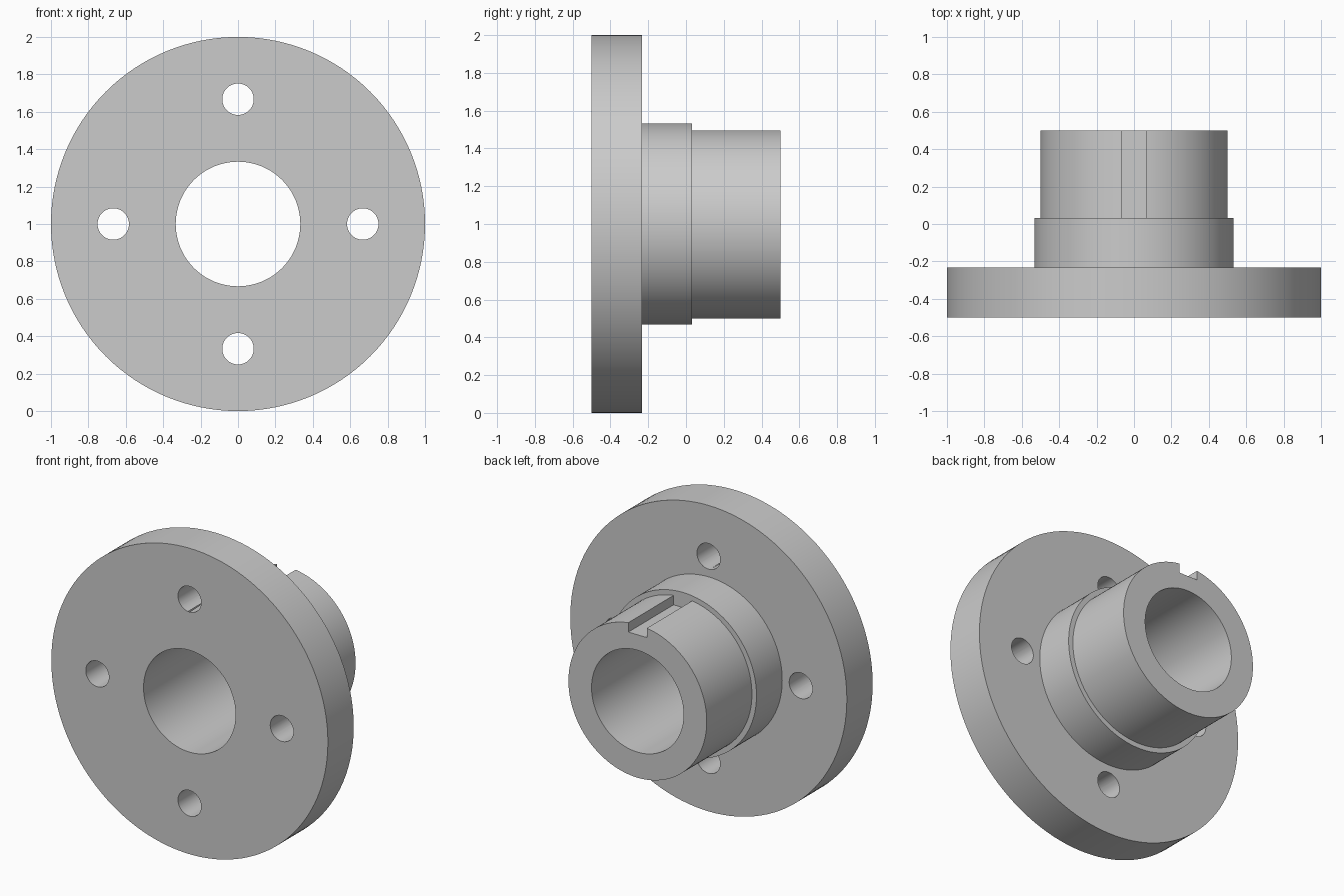
import bpy, bmesh
from math import cos, sin, pi, radians
from mathutils import Matrix

if "Cube" in bpy.data.objects:
    bpy.data.objects.remove(bpy.data.objects["Cube"])

CZ = 1.0                       # height of the hub axis, which runs along y
FLANGE_Y, COLLAR_Y = -0.233, 0.033


def make_object(name, bm):
    bmesh.ops.recalc_face_normals(bm, faces=bm.faces)
    mesh = bpy.data.meshes.new(name)
    bm.to_mesh(mesh)
    bm.free()
    obj = bpy.data.objects.new(name, mesh)
    bpy.context.collection.objects.link(obj)
    return obj


def lathe(name, profile, n=128):
    """Revolve a closed (radius, y) profile around the hub axis."""
    bm = bmesh.new()
    rings = [[bm.verts.new((r * sin(2 * pi * i / n), y, CZ + r * cos(2 * pi * i / n)))
              for i in range(n)] for r, y in profile]
    for a, b in zip(rings, rings[1:] + rings[:1]):
        for i in range(n):
            j = (i + 1) % n
            bm.faces.new((a[i], a[j], b[j], b[i]))
    return make_object(name, bm)


# Stepped hub: flange, collar, barrel and through bore
hub = lathe("flanged_hub", [
    (0.333, -0.5), (1.0, -0.5), (1.0, FLANGE_Y), (0.533, FLANGE_Y),
    (0.533, COLLAR_Y), (0.5, COLLAR_Y), (0.5, 0.5), (0.333, 0.5)])

# Four bolt holes through the flange
bm = bmesh.new()
for k in range(4):
    a = k * pi / 2
    place = (Matrix.Translation((0.667 * cos(a), -0.37, CZ + 0.667 * sin(a)))
             @ Matrix.Rotation(pi / 2, 4, 'X'))
    bmesh.ops.create_cone(bm, cap_ends=True, segments=48, radius1=0.084,
                          radius2=0.084, depth=0.5, matrix=place)
holes = make_object("bolt_hole_cutter", bm)

# Keyway along the top of the barrel, stopping at the collar
bm = bmesh.new()
bmesh.ops.create_cube(bm, size=1)
for v in bm.verts:
    v.co = (0.067 if v.co.x > 0 else -0.067,
            0.6 if v.co.y > 0 else COLLAR_Y,
            CZ + (0.52 if v.co.z > 0 else 0.434))
keyway = make_object("keyway_cutter", bm)

# Cut, bake and shade
for cutter in (holes, keyway):
    cutter.hide_render = True
    mod = hub.modifiers.new(cutter.name, 'BOOLEAN')
    mod.operation, mod.solver, mod.object = 'DIFFERENCE', 'EXACT', cutter
bpy.context.view_layer.objects.active = hub
hub.select_set(True)
for mod in list(hub.modifiers):
    bpy.ops.object.modifier_apply(modifier=mod.name)
for cutter in (holes, keyway):
    bpy.data.objects.remove(cutter)
bpy.ops.object.shade_smooth_by_angle(angle=radians(30))
